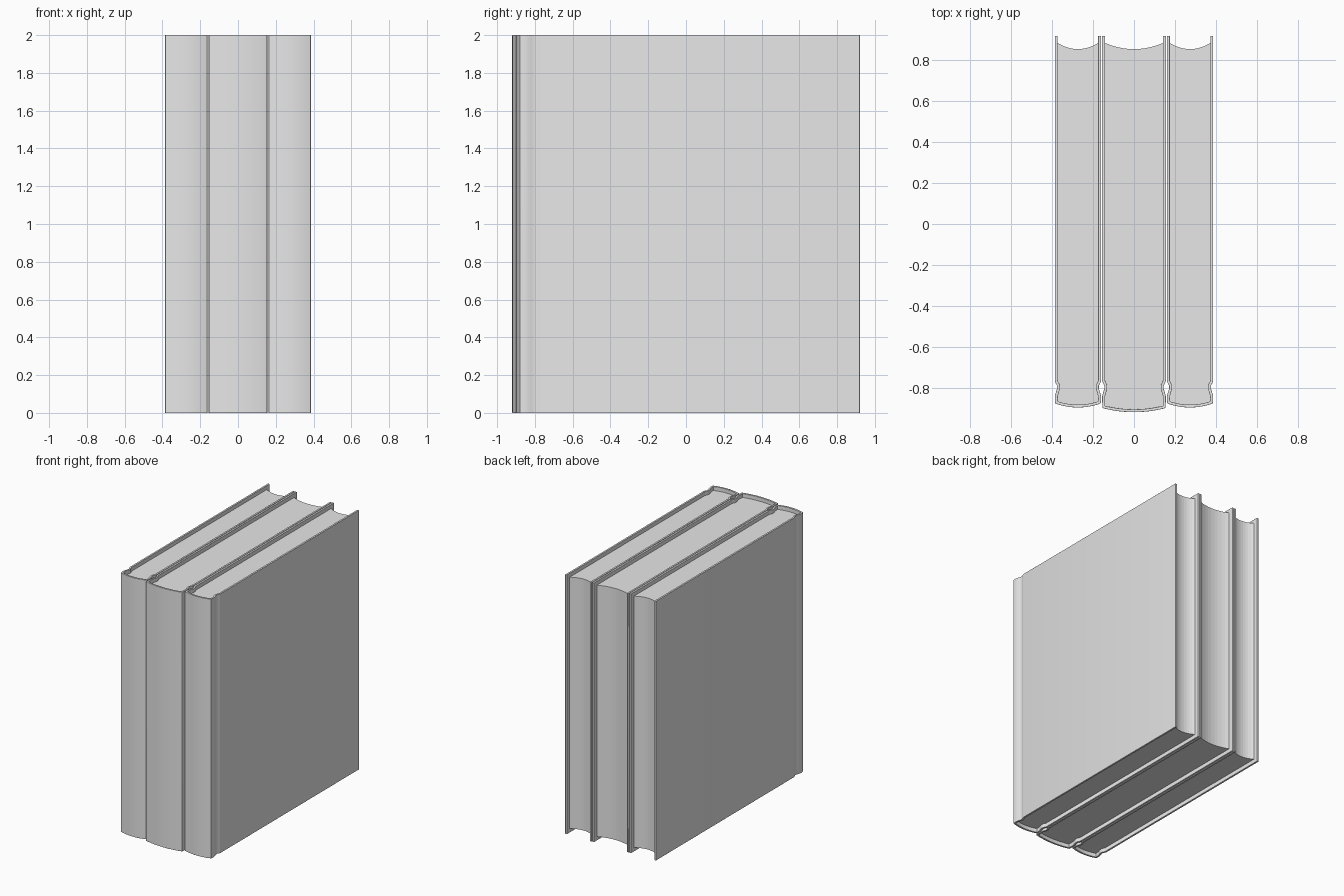
import bpy, bmesh, math
from mathutils import Vector

cube = bpy.data.objects.get("Cube")
if cube:
    bpy.data.objects.remove(cube, do_unlink=True)

HEIGHT = 2.0
BOARD = 0.014      # cover thickness
INSET = 0.03       # pages sit below the cover edges
BACK = 0.92

grey = bpy.data.materials.new("light grey")
grey.use_nodes = True
colour = (0.8, 0.8, 0.8, 1)
grey.diffuse_color = colour
grey.node_tree.nodes["Principled BSDF"].inputs["Base Color"].default_value = colour


def prism(name, outline, z0, z1):
    """Extrude a closed outline upwards into a solid."""
    bm = bmesh.new()
    base = bm.faces.new([bm.verts.new((p.x, p.y, z0)) for p in outline])
    top = bmesh.ops.extrude_face_region(bm, geom=[base])["geom"]
    verts = [v for v in top if isinstance(v, bmesh.types.BMVert)]
    bmesh.ops.translate(bm, verts=verts, vec=(0, 0, z1 - z0))
    bmesh.ops.recalc_face_normals(bm, faces=bm.faces)
    mesh = bpy.data.meshes.new(name)
    bm.to_mesh(mesh)
    bm.free()
    mesh.materials.append(grey)
    obj = bpy.data.objects.new(name, mesh)
    bpy.context.collection.objects.link(obj)
    return obj


def smooth(obj, angle):
    bpy.ops.object.select_all(action="DESELECT")
    obj.select_set(True)
    bpy.context.view_layer.objects.active = obj
    bpy.ops.object.shade_smooth_by_angle(angle=math.radians(angle))


def cover_path(w, spine):
    """Outer line of the cover: board, hinge groove, rounded spine, mirrored."""
    edge = spine + 0.022 + 0.03 * (w - 0.115)
    half = [Vector(p) for p in (
        (w, BACK), (w, -0.765), (w - 0.004, -0.778), (w - 0.011, -0.79),
        (w - 0.011, -0.805), (w - 0.006, -0.82), (w - 0.001, -0.838),
        (w, -0.855), (w - 0.002, edge - 0.003), (w - 0.009, edge + 0.003 - 0.008))]
    start = half[-1]
    for i in range(1, 9):
        x = start.x * (1 - i / 8)
        half.append(Vector((x, spine + (start.y - spine) * (x / start.x) ** 2)))
    return half + [Vector((-p.x, p.y)) for p in reversed(half[:-1])]


def inner_path(path):
    """Offset the path inwards by the cover thickness."""
    result = []
    for i, p in enumerate(path):
        d = (path[min(i + 1, len(path) - 1)] - path[max(i - 1, 0)]).normalized()
        result.append(p + Vector((d.y, -d.x)) * BOARD)
    result[0].y = result[-1].y = BACK
    return result


def book(prefix, x, w, spine):
    outer = cover_path(w, spine)
    inner = inner_path(outer)

    # Hard cover with softened edges
    cover = prism(prefix + "_cover", outer + inner[::-1], 0, HEIGHT)
    cover.location.x = x
    bevel = cover.modifiers.new("soft edges", "BEVEL")
    bevel.width = 0.004
    bevel.segments = 2
    bevel.limit_method = "ANGLE"
    bevel.angle_limit = math.radians(60)
    smooth(cover, 40)

    # Page block with a hollow fore edge
    a = inner[0].x
    hollow = []
    for i in range(11):
        t = -1 + i / 5
        hollow.append(Vector((a * t, 0.855 + 0.03 * t * t)))
    pages = prism(prefix + "_pages", hollow + inner[1:-1], INSET, HEIGHT - INSET)
    pages.location.x = x
    smooth(pages, 3)


book("right_book", -0.274, 0.113, -0.897)
book("middle_book", 0, 0.156, -0.92)
book("left_book", 0.274, 0.113, -0.897)
